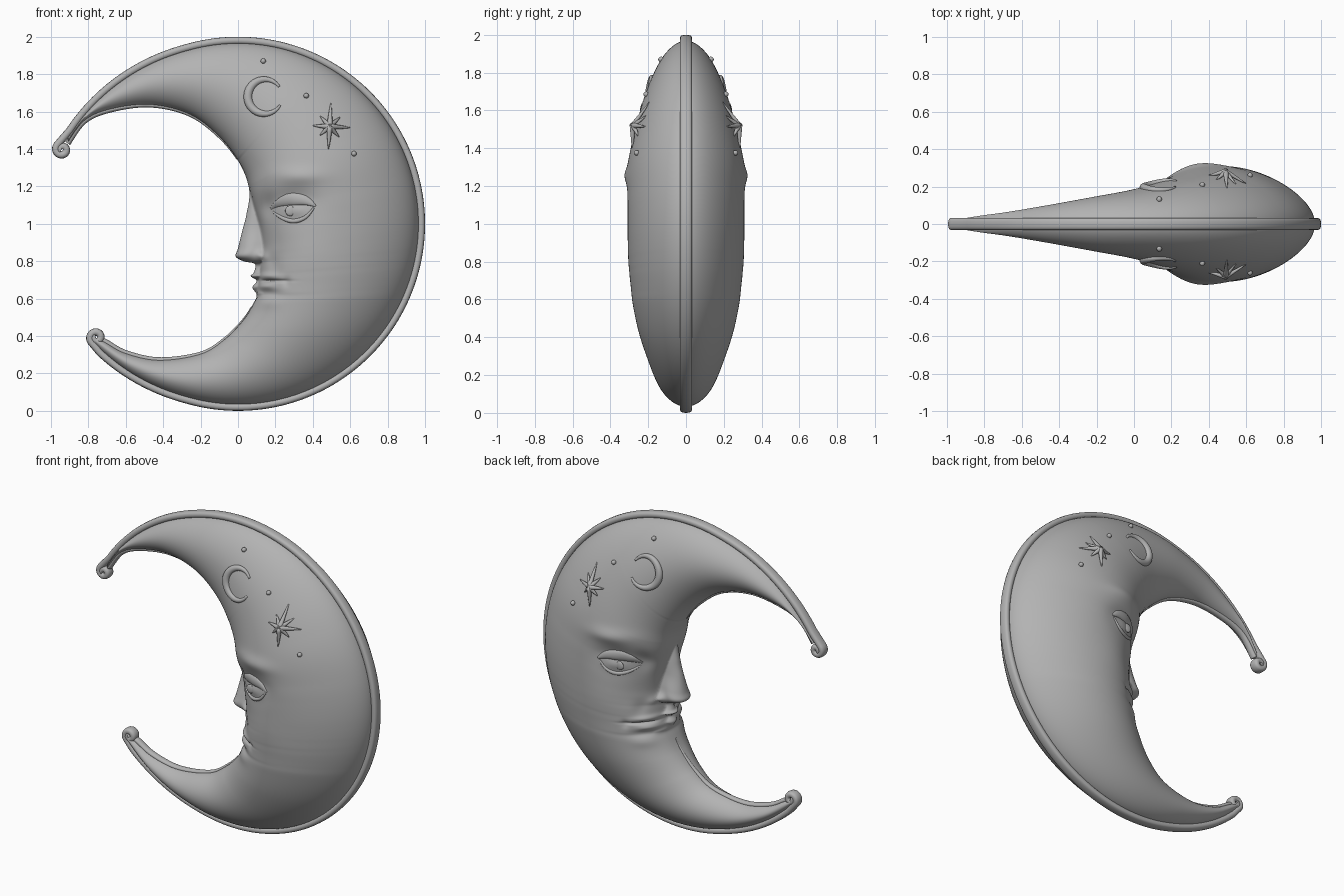
import bpy, bmesh, math
from mathutils import Vector
from mathutils.bvhtree import BVHTree

if "Cube" in bpy.data.objects:
    bpy.data.objects.remove(bpy.data.objects["Cube"])

stone = bpy.data.materials.new("grey_stone")
stone.diffuse_color = (0.45, 0.45, 0.45, 1)
stone.use_nodes = True
stone.node_tree.nodes["Principled BSDF"].inputs["Base Color"].default_value = stone.diffuse_color


def finish(bm, name, mirror=False):
    me = bpy.data.meshes.new(name)
    bm.to_mesh(me)
    bm.free()
    me.materials.append(stone)
    me.polygons.foreach_set("use_smooth", [True] * len(me.polygons))
    ob = bpy.data.objects.new(name, me)
    bpy.context.collection.objects.link(ob)
    if mirror:
        mod = ob.modifiers.new("mirror", 'MIRROR')
        mod.use_axis = (False, True, False)
        mod.merge_threshold = 0.0005
    return ob


def face_front(bm):
    bm.normal_update()
    if sum(f.normal.y * f.calc_area() for f in bm.faces) > 0:
        bmesh.ops.reverse_faces(bm, faces=bm.faces[:])


def spline(pts, count):
    """Catmull-Rom through tuples; count is a number or a function of two neighbours."""
    out = []
    for i in range(len(pts) - 1):
        a, b, c, d = pts[max(i - 1, 0)], pts[i], pts[i + 1], pts[min(i + 2, len(pts) - 1)]
        n = count(b, c) if callable(count) else count
        for k in range(n):
            t = k / n
            out.append(tuple(0.5 * (2 * q + (r - p) * t + (2 * p - 5 * q + 4 * r - s) * t * t
                       + (3 * q - p - 3 * r + s) * t ** 3) for p, q, r, s in zip(a, b, c, d)))
    return out + [pts[-1]]


def table(rows, z):
    """Linear lookup; None outside the table."""
    for a, b in zip(rows, rows[1:]):
        if a[0] <= z <= b[0]:
            t = (z - a[0]) / max(1e-6, b[0] - a[0])
            return [p + (q - p) * t for p, q in zip(a[1:], b[1:])]


def radius(deg):
    return 1 + .055 * min(1, max(0, (abs(deg) - 105) / 50)) ** 1.4


def polar(r, deg, cx=0.0, cz=1.0):
    a = math.radians(deg)
    return cx + r * math.cos(a), cz + r * math.sin(a)


# crescent cross-sections: inner x, inner z, outer angle, half thickness
SECTIONS = [
    (-.91, 1.43, 153, .03), (-.82, 1.55, 144, .045), (-.68, 1.61, 132, .065),
    (-.47, 1.635, 118, .10), (-.26, 1.585, 100, .145), (-.10, 1.465, 80, .19),
    (.01, 1.32, 58, .25), (.06, 1.18, 30, .308), (.045, 1.05, 14, .312),
    (.022, .96, 7, .310), (0, .87, 0, .307), (-.012, .825, -4, .305),
    (.03, .80, -6, .304), (.09, .785, -8, .303), (.085, .74, -11, .301),
    (.068, .72, -13, .299), (.10, .695, -15, .297), (.078, .66, -18, .293),
    (.10, .62, -22, .288), (.085, .58, -27, .281), (.03, .49, -42, .25),
    (-.07, .385, -62, .195), (-.20, .305, -82, .148), (-.42, .273, -106, .10),
    (-.60, .31, -124, .065), (-.71, .37, -137, .04), (-.75, .385, -142, .03)]
# nose and lip ridge: z, half width, x where the cheek plane begins
RIDGE = spline([(.52, 0, .05), (.60, .04, .09), (.66, .06, .105), (.69, .055, .11),
                (.72, .06, .115), (.77, .045, .12), (.80, .07, .127), (.83, .085, .13),
                (.88, .075, .13), (.96, .055, .118), (1.05, .05, .095), (1.15, .04, .07),
                (1.25, .02, .045), (1.34, 0, 0)], 8)
# soft relief: x, z, x spread, z spread, height
RELIEF = [
    (.33, 1.255, .13, .045, .016), (.29, 1.10, .12, .075, -.04), (.30, 1.08, .08, .05, .034),
    (.16, 1.09, .04, .07, -.018), (.35, .85, .14, .10, .006), (.125, .825, .03, .028, .03),
    (.19, .785, .03, .045, -.012), (.14, .722, .07, .016, .018), (.17, .695, .08, .008, -.022),
    (.13, .667, .055, .017, .018), (.15, .628, .07, .018, -.016), (.26, .69, .02, .025, -.008),
    (.15, .58, .07, .035, .008)]

# moon body with the face relief
rows = spline(SECTIONS, lambda a, b: max(8, math.ceil(abs(a[2] - b[2]) * math.pi / 180 / .0135)))
N = 116
bm = bmesh.new()
grid = []
for ix, iz, ang, thick in rows:
    ox, oz = polar(radius(ang) - .032, ang)
    width = math.hypot(ox - ix, oz - iz)
    ridge, cheek_x = table(RIDGE, iz) or (0, ix) if ix > -.03 else (0, ix)
    s = max(0, cheek_x - ix) / width
    peak = 1 - .2 * min(1, max(0, (thick - .1) / .2))
    line = []
    for j in range(N + 1):
        t = j / N
        v = .5 * t + .25 * (1 - math.cos(math.pi * t))
        x, z = ix + (ox - ix) * v, iz + (oz - iz) * v
        y = 0
        if 0 < j < N:
            vf = max(0, (v - s) / (1 - s))
            face = thick * max(0, math.sin(math.pi * vf ** peak)) ** .52
            d = min(1, v * width / .09)
            fade = max(0, 1 - (v / .4) ** 2)
            nose = ridge * math.sqrt(1 - (1 - d) ** 2) * fade
            k = .02 * (1 - math.exp(-v * 40)) * fade * min(1, ridge / .03)
            y = (face + nose + math.sqrt((face - nose) ** 2 + k * k)) / 2
            if -.1 < x < .9 and .4 < z < 1.5:
                add = sum(h * math.exp(-((x - a) / p) ** 2 - ((z - b) / q) ** 2)
                          for a, b, p, q, h in RELIEF)
                y = max(.004, y + add * min(1, v / .05))
        line.append(bm.verts.new((x, -y, z)))
    grid.append(line)
for r0, r1 in zip(grid, grid[1:]):
    for j in range(N):
        bm.faces.new((r0[j], r0[j + 1], r1[j + 1], r1[j]))
face_front(bm)
surface = BVHTree.FromBMesh(bm)
finish(bm, "moon_body", mirror=True)


def skin(x, z, lift=0.0):
    hit = surface.ray_cast(Vector((x, -1, z)), Vector((0, 1, 0)))[0]
    return Vector((x, (hit.y if hit else 0) - lift, z))


def tube(name, pts, radii, depth=1.0, square=1.0, mirror=False, sides=16):
    """Tapered bar along a path; depth scales its y size, square < 1 flattens its sides."""
    bm = bmesh.new()
    rings = []
    soft = lambda c: math.copysign(abs(c) ** square, c)
    for i, (p, r) in enumerate(zip(pts, radii)):
        d = Vector(pts[min(i + 1, len(pts) - 1)]) - Vector(pts[max(i - 1, 0)])
        n = Vector((-d.z, 0, d.x)).normalized()
        rings.append([bm.verts.new(Vector(p) + n * r * soft(math.cos(a))
                      + Vector((0, r * depth * soft(math.sin(a)), 0)))
                      for a in (2 * math.pi * k / sides for k in range(sides))])
    for a, b in zip(rings, rings[1:]):
        for k in range(sides):
            bm.faces.new((a[k], a[(k + 1) % sides], b[(k + 1) % sides], b[k]))
    bm.faces.new(rings[0])
    bm.faces.new(rings[-1])
    bmesh.ops.recalc_face_normals(bm, faces=bm.faces[:])
    return finish(bm, name, mirror)


def flat(points):
    return [Vector((x, 0, z)) for x, z in points]


# outer rim ending in a curl at each horn
def curl(cx, cz, start, turn, steps=40):
    return [polar(.037 - .029 * k / steps, start + turn * k / steps, cx, cz) for k in range(steps + 1)]


top = curl(-.940, 1.397, 130, 450)[::-1]
arc = [polar(radius(a) - .020, a) for a in range(151, -139, -2)]
low = curl(-.757, .392, 215, -450)
path = flat(top + arc + low)
tube("outer_rim", path, [.020] * len(path), depth=1.6, square=.75)

# thin inner rims along both horns
for name, sel in (("upper_inner_rim", [r for r in rows if r[2] > 62]),
                  ("lower_inner_rim", [r for r in rows if r[2] < -30][::-1])):
    n = len(sel) - 1
    tube(name, flat([(r[0], r[1]) for r in sel]),
         [.015 - .012 * (i / n) ** 2 for i in range(n + 1)], depth=1.5)


# eyelids: x, z, radius
def lid(name, pts, depth):
    p = spline(pts, 8)
    tube(name, [skin(x, z) for x, z, r in p], [r for x, z, r in p], depth, mirror=True)


lid("upper_eyelid", [(.175, 1.08, .006), (.225, 1.113, .024), (.29, 1.132, .036),
                     (.36, 1.125, .026), (.415, 1.095, .005)], .5)
lid("lower_eyelid", [(.185, 1.065, .005), (.24, 1.03, .010), (.30, 1.015, .012),
                     (.36, 1.035, .010), (.405, 1.085, .005)], .9)


# iris and small beads
def ball(name, x, z, r, depth, lift=0.0):
    bm = bmesh.new()
    bmesh.ops.create_uvsphere(bm, u_segments=20, v_segments=12, radius=r)
    bmesh.ops.scale(bm, vec=(1, depth, 1), verts=bm.verts[:])
    bmesh.ops.translate(bm, vec=skin(x, z, lift), verts=bm.verts[:])
    finish(bm, name, mirror=True)


ball("iris", .28, 1.07, .028, .3)
for i, (x, z) in enumerate([(.135, 1.87), (.365, 1.685), (.62, 1.375)]):
    ball(f"bead_{i + 1}", x, z, .014, 1.1, .004)

# small crescent ornament
angles = range(35, 331, 5)
tube("small_crescent", [skin(*polar(.092, a, .145, 1.68)) for a in angles],
     [.006 + .017 * math.sin(math.pi * (a - 35) / 295) for a in angles], depth=.9, mirror=True)

# eight-pointed star ornament: each ray is a tapered spike rising to the middle
cx, cz = .49, 1.52
for i, r in enumerate([.11, .075, .125, .075, .09, .07, .12, .075]):
    a = 45 * i - 3
    p = [(skin(*polar(r * t, a, cx, cz)) + Vector((0, -.034 * (1 - t) ** 1.3, 0))) for t in
         (0, .2, .4, .6, .8, 1)]
    tube(f"star_ray_{i + 1}", p, [.016, .014, .0115, .009, .006, .002], mirror=True, sides=10)
